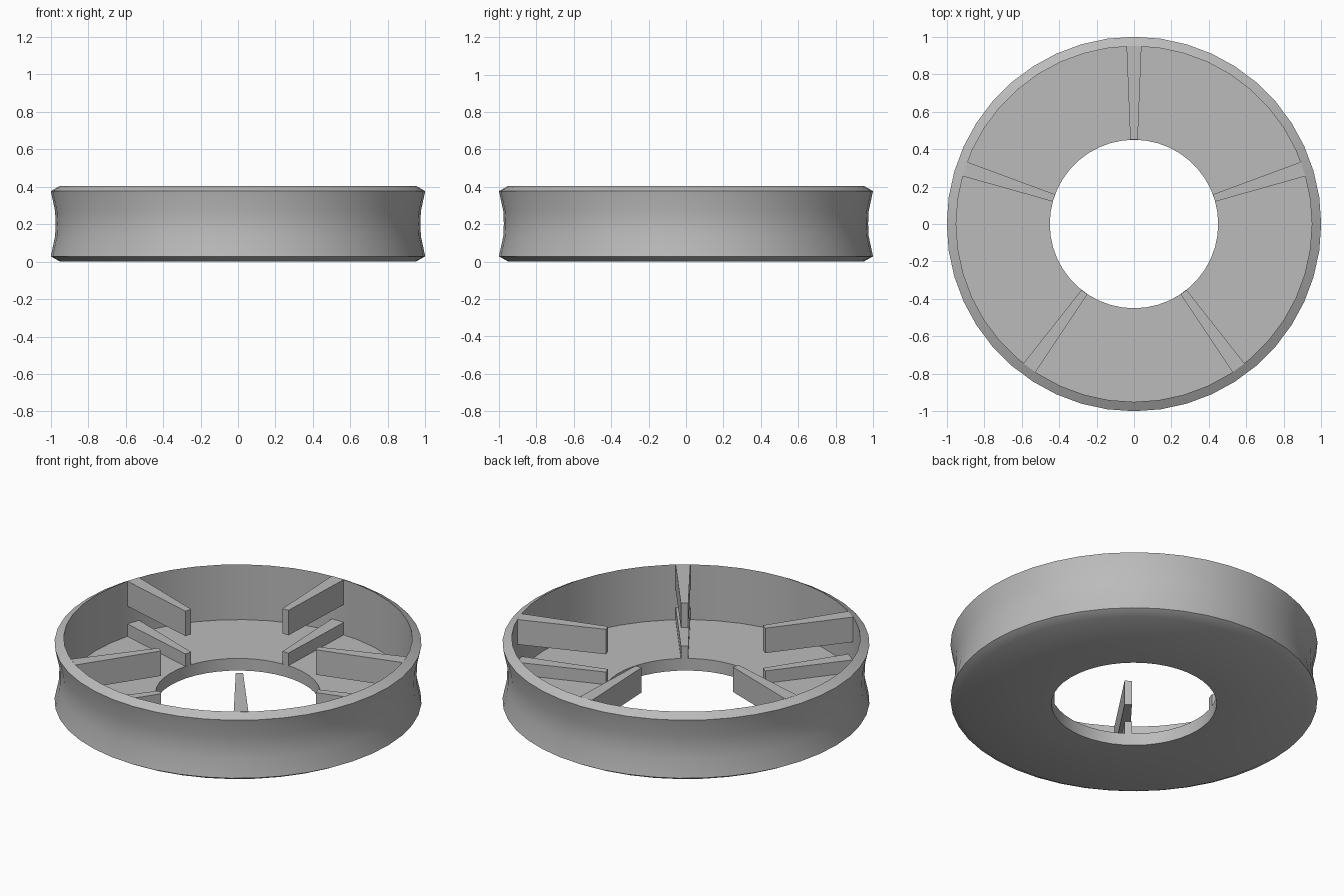
import bpy
import bmesh
from math import cos, sin, pi, radians

SIDES = 44
RIBS = 5
HOLE_R, WALL_R, HEIGHT, FLOOR_Z = 0.45, 0.95, 0.405, 0.073

cube = bpy.data.objects.get("Cube")
if cube:
    bpy.data.objects.remove(cube, do_unlink=True)

grey = bpy.data.materials.new("light_grey")
grey.use_nodes = True
grey.diffuse_color = (0.5, 0.5, 0.5, 1)
grey.node_tree.nodes["Principled BSDF"].inputs["Base Color"].default_value = (0.5, 0.5, 0.5, 1)


def finish(name, bm):
    """Turn a bmesh into a named, coloured object."""
    bmesh.ops.recalc_face_normals(bm, faces=bm.faces)
    mesh = bpy.data.meshes.new(name)
    bm.to_mesh(mesh)
    bm.free()
    mesh.materials.append(grey)
    obj = bpy.data.objects.new(name, mesh)
    bpy.context.collection.objects.link(obj)
    return obj


def lathe(name, profile):
    """Revolve a closed (radius, height) profile about z."""
    bm = bmesh.new()
    rings = []
    for i in range(SIDES):
        a = 2 * pi * i / SIDES
        rings.append([bm.verts.new((r * cos(a), r * sin(a), z)) for r, z in profile])
    n = len(profile)
    for i in range(SIDES):
        here, there = rings[i], rings[(i + 1) % SIDES]
        for j in range(n):
            k = (j + 1) % n
            bm.faces.new((here[j], there[j], there[k], here[k]))
    return finish(name, bm)


def rib(name, angle, z0, z1):
    """Radial bar, narrow at the hole and wide at the wall."""
    bm = bmesh.new()
    outline = ((HOLE_R, -0.02), (WALL_R, -0.04), (WALL_R, 0.04), (HOLE_R, 0.02))
    c, s = cos(angle), sin(angle)
    base = bm.faces.new([bm.verts.new((x * c - y * s, x * s + y * c, z0)) for x, y in outline])
    top = bmesh.ops.extrude_face_region(bm, geom=[base])["geom"]
    bmesh.ops.translate(bm, vec=(0, 0, z1 - z0),
                        verts=[v for v in top if isinstance(v, bmesh.types.BMVert)])
    return finish(name, bm)


# Waisted wall with bevelled rims and a floor around the centre hole
ring = lathe("ring_body", [
    (HOLE_R, 0), (WALL_R, 0), (1, 0.028), (0.977, 0.135), (0.974, 0.2025),
    (0.977, 0.27), (1, 0.377), (WALL_R, HEIGHT), (WALL_R, FLOOR_Z), (HOLE_R, FLOOR_Z)])
bpy.ops.object.select_all(action="DESELECT")
ring.select_set(True)
bpy.context.view_layer.objects.active = ring
bpy.ops.object.shade_smooth_by_angle(angle=radians(32))

# Two tiers of ribs with an open slot between them
for i in range(RIBS):
    turn = pi / 2 + 2 * pi * i / RIBS
    rib(f"upper_rib_{i + 1}", turn, 0.255, HEIGHT)
    rib(f"lower_rib_{i + 1}", turn, FLOOR_Z - 0.01, 0.148)
